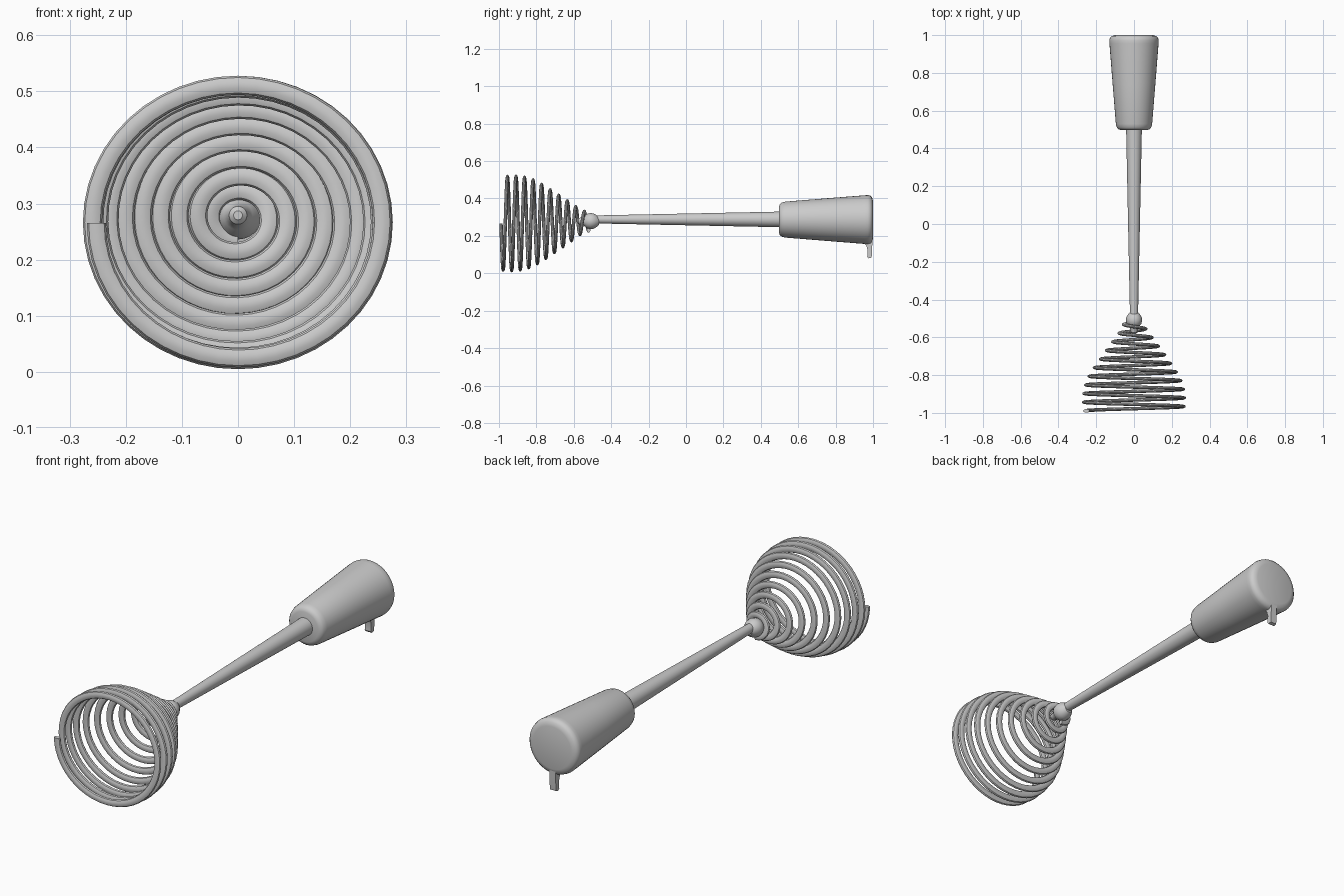
import bpy, bmesh, math

if "Cube" in bpy.data.objects:
    bpy.data.objects.remove(bpy.data.objects["Cube"])

def finish(name, bm, angle=35):
    bmesh.ops.remove_doubles(bm, verts=bm.verts, dist=1e-5)
    bmesh.ops.recalc_face_normals(bm, faces=bm.faces)
    me = bpy.data.meshes.new(name)
    bm.to_mesh(me)
    bm.free()
    ob = bpy.data.objects.new(name, me)
    bpy.context.collection.objects.link(ob)
    bpy.ops.object.select_all(action='DESELECT')
    ob.select_set(True)
    bpy.context.view_layer.objects.active = ob
    bpy.ops.object.shade_smooth_by_angle(angle=math.radians(angle))
    return ob

def skin(name, rings):
    """Bridge consecutive vertex rings into a capped tube."""
    bm = bmesh.new()
    vs = [[bm.verts.new(p) for p in r] for r in rings]
    n = len(vs[0])
    for a, b in zip(vs, vs[1:]):
        for i in range(n):
            j = (i + 1) % n
            bm.faces.new((a[i], a[j], b[j], b[i]))
    bm.faces.new(vs[0])
    bm.faces.new(vs[-1])
    return finish(name, bm)

def lathe(name, profile, zc, seg=40):
    """Revolve (y, radius) points around a line parallel to y."""
    return skin(name, [[(r * math.cos(2 * math.pi * i / seg), y,
                         zc + r * math.sin(2 * math.pi * i / seg))
                        for i in range(seg)] for y, r in profile])

# handle with rounded ends
lathe("handle", [(0.497, 0.070), (0.502, 0.083), (0.512, 0.091), (0.53, 0.096),
                 (0.74, 0.113), (0.955, 0.130), (0.972, 0.131), (0.985, 0.128),
                 (0.995, 0.118), (1.0, 0.100)], 0.287)
# tapered shaft
lathe("shaft", [(-0.50, 0.021), (0.52, 0.042)], 0.288, 32)
# knob holding the coil
lathe("knob", [(-0.582, 0.008), (-0.575, 0.016), (-0.555, 0.020), (-0.543, 0.026),
               (-0.53, 0.038), (-0.512, 0.043), (-0.495, 0.041), (-0.482, 0.034),
               (-0.472, 0.027), (-0.465, 0.02)], 0.279, 24)

# coil: flattened wire on a bell-shaped spiral
KEYS = [(0, .238), (.75, .245), (1.75, .244), (2.75, .238), (3.75, .223), (4.75, .198),
        (5.75, .168), (6.75, .138), (7.75, .107), (8.75, .075), (9.5, .052), (10.25, .042)]

def coil_radius(t):
    for (a, ra), (b, rb) in zip(KEYS, KEYS[1:]):
        if t <= b:
            return ra + (rb - ra) * (t - a) / (b - a)
    return KEYS[-1][1]

rings, per_turn, turns = [], 48, 10.25
for k in range(int(per_turn * turns) + 1):
    t = k / per_turn
    ang = math.pi + 2 * math.pi * t
    y, r0 = -0.989 + 0.0457 * t, coil_radius(t)
    zc = 0.265 + 0.001 * t
    ring = []
    for i in range(10):
        a = 2 * math.pi * i / 10
        dr, dy = 0.017 * math.cos(a), 0.0095 * math.sin(a)
        ring.append(((1.06 * r0 + dr) * math.cos(ang), y + dy,
                     zc + (r0 + dr) * math.sin(ang)))
    rings.append(ring)
skin("coil", rings)

# small hook tab under the handle end
tab = [(0.94, 0.19), (0.945, 0.165), (0.963, 0.150), (0.971, 0.125), (0.969, 0.088),
       (0.976, 0.080), (0.992, 0.084), (0.995, 0.11), (0.996, 0.16), (1.0, 0.22)]
skin("hook_tab", [[(x, y, z) for y, z in tab] for x in (-0.016, 0.016)])
